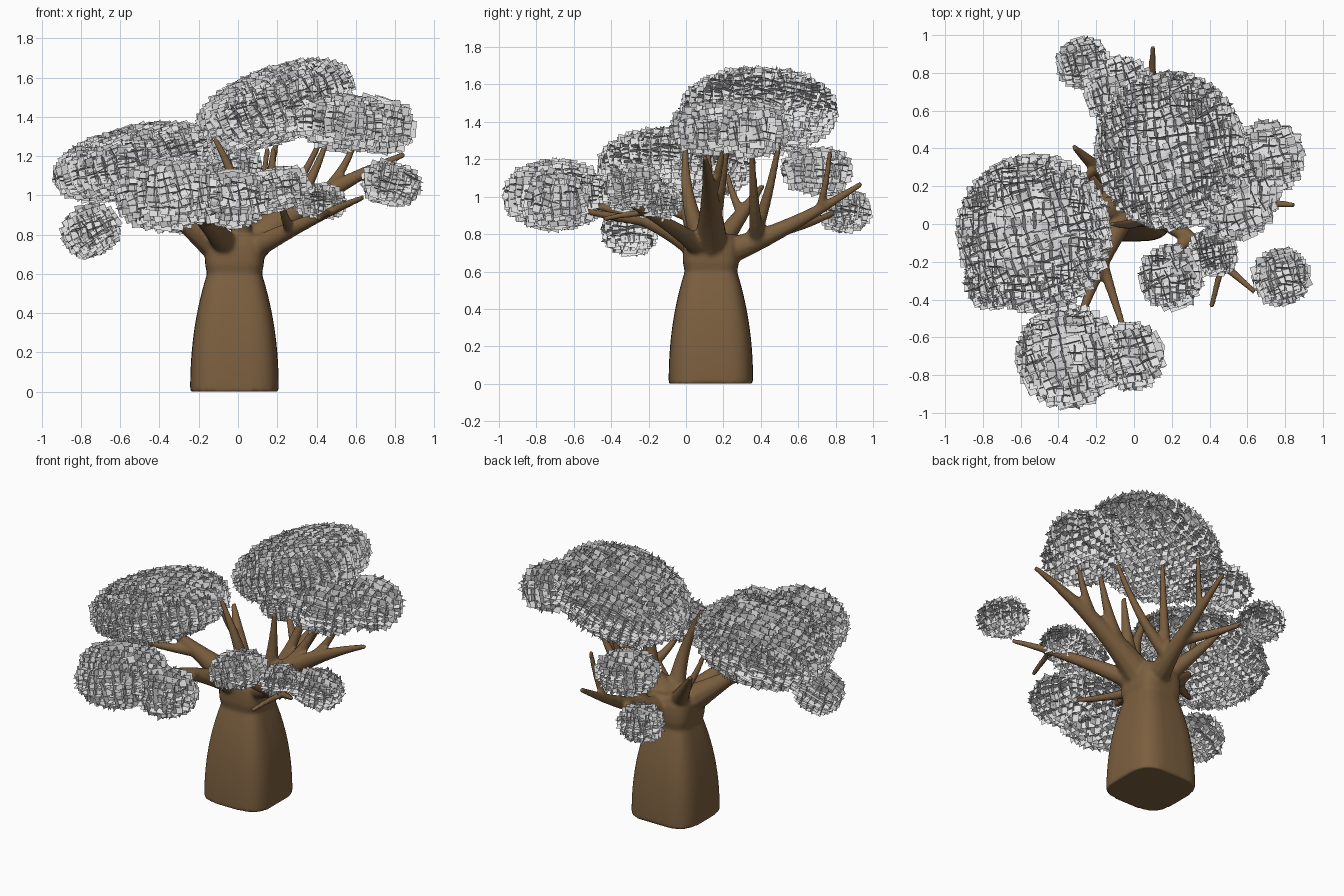
import bpy, bmesh, math, random
from mathutils import Vector, Matrix, Euler

if "Cube" in bpy.data.objects:
    bpy.data.objects.remove(bpy.data.objects["Cube"])

random.seed(4)


def material(name, rgb):
    m = bpy.data.materials.new(name)
    m.diffuse_color = (*rgb, 1)
    m.use_nodes = True
    m.node_tree.nodes["Principled BSDF"].inputs["Base Color"].default_value = m.diffuse_color
    return m


BARK = material("bark brown", (0.2, 0.115, 0.05))
LEAF = material("leaf grey", (0.8, 0.8, 0.8))


def add_object(name, bm, mat):
    me = bpy.data.meshes.new(name)
    bm.to_mesh(me)
    bm.free()
    me.materials.append(mat)
    ob = bpy.data.objects.new(name, me)
    bpy.context.collection.objects.link(ob)
    return ob


def skin_rings(bm, rings):
    """Bridge rings of points into a closed tube."""
    loops = [[bm.verts.new(p) for p in r] for r in rings]
    n = len(loops[0])
    for a, b in zip(loops, loops[1:]):
        for i in range(n):
            j = (i + 1) % n
            bm.faces.new((a[i], a[j], b[j], b[i]))
    bm.faces.new(loops[0][::-1])
    bm.faces.new(loops[-1])


def branch(bm, start, end, r0, mid=None):
    """Tapered curved tube; returns functions for its path and radius."""
    a, c = Vector(start), Vector(end)
    if mid:
        b = 2 * Vector(mid) - (a + c) / 2
    else:
        b = a.lerp(c, .6)
        b.z = a.z + (c.z - a.z) * .35

    def path(t):
        return a * (1 - t) ** 2 + b * 2 * t * (1 - t) + c * t * t

    def radius(t):
        return r0 + (.015 - r0) * t ** .65

    rings = []
    for i in range(13):
        t = i / 12
        d = (b - a).lerp(c - b, t)
        u = d.cross(Vector((.31, .9, .27))).normalized()
        v = d.cross(u).normalized()
        rings.append([path(t) + radius(t) * (u * math.cos(k) + v * math.sin(k))
                      for k in (math.tau * q / 10 for q in range(10))])
    skin_rings(bm, rings)
    return path, radius


# Trunk: rounded-square sections, narrowing to the neck
bm = bmesh.new()
rings = []
for i in range(17):
    z = i * .05
    h = .226 - .086 * min(z / .6, 1) ** 2.2
    if z > .61:
        h += .01 - 8 * max(z - .7, 0) ** 2.5
    ring = []
    for k in range(32):
        c, s = math.cos(math.tau * k / 32), math.sin(math.tau * k / 32)
        ring.append((-.018 + h * math.copysign(abs(c) ** .55, c),
                     .133 + h * math.copysign(abs(s) ** .55, s), z))
    rings.append(ring)
skin_rings(bm, rings)

# Limbs from the trunk heart: middle, tip, radius, then forks (place on limb, tip)
heart = (-.01, .13, .68)
limbs = [
    ((-.26, .04, .86), (-.5, -.05, 1.06), .13, [(.6, (-.62, -.22, 1.0))]),
    ((-.17, -.2, .87), (-.3, -.55, .96), .09, [(.55, (-.5, -.48, .92)), (.5, (-.04, -.6, .94))]),
    ((.01, .02, .96), (-.12, 0, 1.29), .08, []),
    ((.38, .13, .97), (.85, .1, 1.21), .12, [(.55, (.6, .2, 1.28)), (.3, (.45, .22, 1.27)),
                                             (.2, (.18, .12, 1.24))]),
    ((.3, -.08, .84), (.64, -.36, .99), .08, [(.75, (.41, -.44, .88)), (.45, (.21, -.28, 1.0))]),
    ((.07, .5, .82), (.1, .94, 1.07), .1, [(.75, (.15, .77, 1.24)), (.3, (.2, .5, 1.3)),
                                           (.35, (.42, .35, 1.28)), (.5, (-.22, .82, .93))]),
    ((-.2, .3, .91), (-.32, .41, 1.06), .08, [(.5, (-.28, .22, 1.12))]),
]
for mid, tip, r, forks in limbs:
    path, radius = branch(bm, heart, tip, r, mid)
    for t, fork_tip in forks:
        branch(bm, path(t), fork_tip, radius(t) * .85)
bmesh.ops.recalc_face_normals(bm, faces=bm.faces)
tree = add_object("trunk_and_branches", bm, BARK)

# Fuse the limbs into one smooth skin
rm = tree.modifiers.new("Fuse", 'REMESH')
rm.mode = 'VOXEL'
rm.voxel_size = 0.01
sm = tree.modifiers.new("Soften", 'SMOOTH')
sm.factor = 0.5
sm.iterations = 8
deps = bpy.context.evaluated_depsgraph_get()
fused = bpy.data.meshes.new_from_object(tree.evaluated_get(deps))
tree.modifiers.clear()
tree.data = fused
fused.materials.clear()
fused.materials.append(BARK)
for p in fused.polygons:
    p.use_smooth = True
    p.material_index = 0


def leaf_cloud(name, centre, width, height, tilt=0, half=.041):
    """Crossed square leaf cards, in rows, spread over a tilted ellipsoid."""
    size = (width - .01, width - .01, height - .01)
    src = bmesh.new()
    bmesh.ops.create_cube(src, size=2)
    n = max(4, round(1.57 * width / .062))
    bmesh.ops.subdivide_edges(src, edges=src.edges[:], cuts=n - 1, use_grid_fill=True)
    turn = Matrix.Rotation(math.radians(tilt), 3, 'Y') @ Matrix.Rotation(.2, 3, 'Z')
    bm = bmesh.new()
    for v in src.verts:
        # even out the cube grid, then project it to the ellipsoid
        d = Vector([math.tan(c * math.pi / 4) for c in v.co]).normalized()
        p = Vector(centre) + turn @ Vector([a * b for a, b in zip(d, size)])
        m = turn @ Euler([random.uniform(-.3, .3) for _ in range(3)]).to_matrix()
        for a, b in ((0, 1), (1, 2), (0, 2)):
            s = half * random.uniform(.75, 1.1)
            u, w = m.col[a] * s, m.col[b] * s
            bm.faces.new([bm.verts.new(p + i * u + j * w)
                          for i, j in ((-1, -1), (1, -1), (1, 1), (-1, 1))])
    src.free()
    add_object(name, bm, LEAF)


# Foliage: centre, half width, half height, tilt
leaf_cloud("crown_left", (-.53, -.05, 1.17), .39, .155, -13)
leaf_cloud("crown_top", (.19, .39, 1.46), .39, .165, -20)
leaf_cloud("crown_right", (.71, .35, 1.36), .17, .12, 8)
leaf_cloud("crown_right_front", (.53, .15, 1.37), .21, .12, 5)
leaf_cloud("clump_front_left", (-.35, -.7, 1.01), .25, .16, -8)
leaf_cloud("clump_front", (-.02, -.7, .98), .155, .12)
leaf_cloud("clump_low_left", (-.75, -.3, .82), .125, .105, -25)
leaf_cloud("clump_front_right", (.2, -.28, 1.03), .145, .085, -15)
leaf_cloud("clump_front_right_small", (.42, -.15, .97), .1, .06)
leaf_cloud("clump_far_right", (.78, -.28, 1.06), .125, .085, 10)
leaf_cloud("clump_back", (-.07, .7, 1.14), .165, .1)
leaf_cloud("clump_back_low", (-.27, .85, .92), .11, .085)
